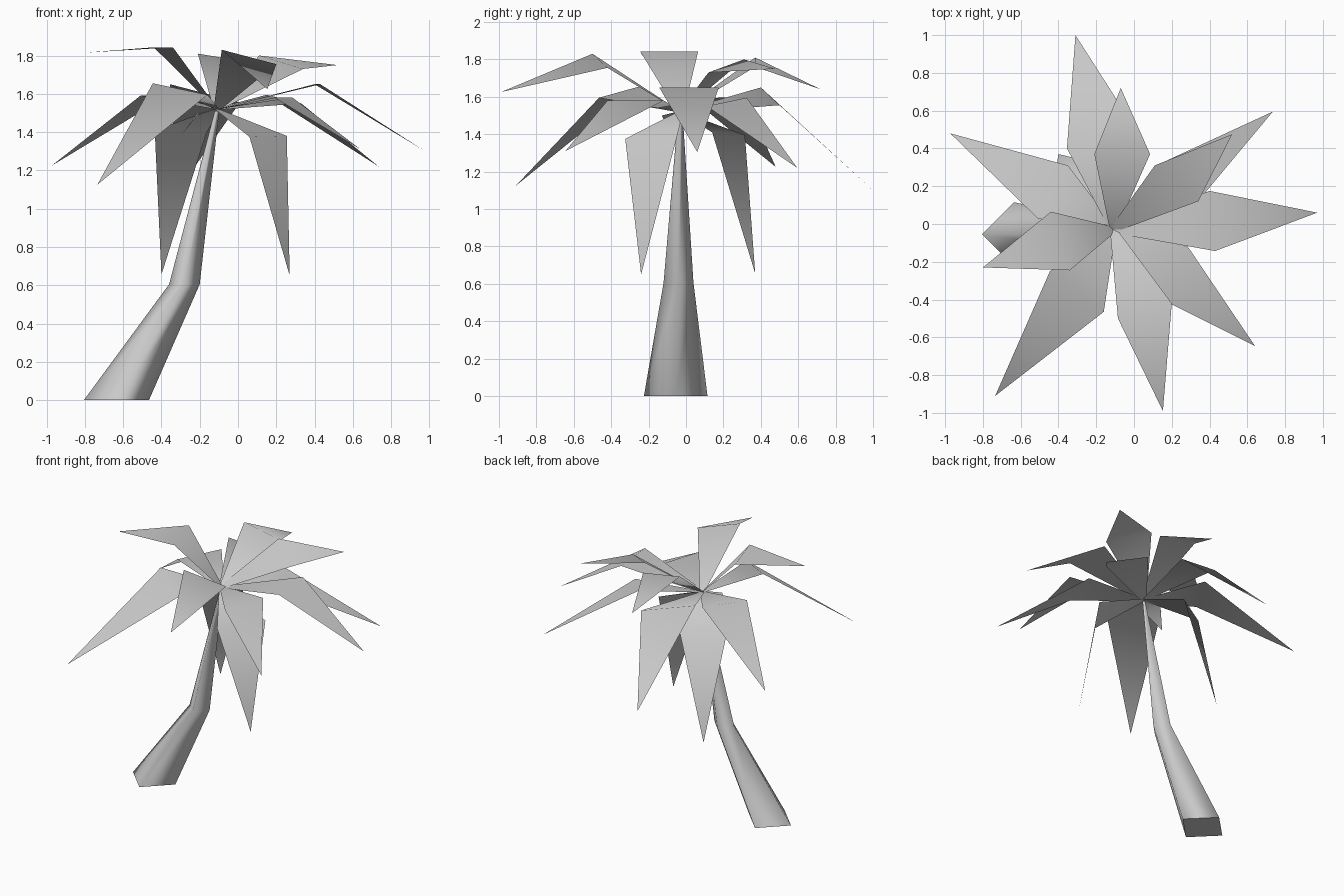
import bpy, bmesh, math
from mathutils import Vector

if "Cube" in bpy.data.objects:
    bpy.data.objects.remove(bpy.data.objects["Cube"], do_unlink=True)

grey = bpy.data.materials.new("plain_grey")
grey.use_nodes = True
grey.diffuse_color = (0.6, 0.6, 0.6, 1)
grey.node_tree.nodes["Principled BSDF"].inputs["Base Color"].default_value = (0.6, 0.6, 0.6, 1)

CROWN = Vector((-0.11, -0.03, 1.52))


def finish(name, bm):
    mesh = bpy.data.meshes.new(name)
    bm.to_mesh(mesh)
    bm.free()
    mesh.materials.append(grey)
    obj = bpy.data.objects.new(name, mesh)
    bpy.context.scene.collection.objects.link(obj)
    return obj


def trunk():
    """Bent four-sided tapering trunk with a flat base."""
    bm = bmesh.new()
    rings = []
    for x, y, z, r in [(-0.635, -0.055, 0, 0.17), (-0.28, -0.04, 0.605, 0.08),
                       (CROWN.x, CROWN.y, 1.51, 0.012)]:
        rings.append([bm.verts.new((x + r * math.cos(i * math.pi / 2),
                                    y + r * math.sin(i * math.pi / 2), z))
                      for i in range(4)])
    for low, high in zip(rings, rings[1:]):
        for i in range(4):
            j = (i + 1) % 4
            bm.faces.new((low[i], low[j], high[j], high[i])).smooth = True
    base = bm.faces.new(rings[0][::-1])
    bm.faces.new(rings[-1])
    for edge in base.edges:
        edge.smooth = False
    finish("trunk", bm)


def frond(name, side_a, side_b, tip):
    """Narrow stalk widening to two shoulders, then folding down to a tip."""
    a, b, tip = Vector(side_a), Vector(side_b), Vector(tip)
    half = (b - a).normalized() * 0.018
    bm = bmesh.new()
    v = [bm.verts.new(p) for p in (CROWN - half, CROWN + half, b, a, tip)]
    faces = [bm.faces.new(v[:4]), bm.faces.new((v[3], v[2], v[4]))]
    bm.normal_update()
    if faces[0].normal.z < 0:
        bmesh.ops.reverse_faces(bm, faces=faces)
    for f in faces:
        f.smooth = True
    finish(name, bm)


trunk()

# Fronds: two shoulders and the tip
frond("frond_back_long", (-0.355, 0.40, 1.65), (0.01, 0.50, 1.555), (-0.31, 1.0, 1.10))
frond("frond_back_high", (-0.21, 0.37, 1.81), (0.085, 0.37, 1.76), (-0.07, 0.72, 1.64))
frond("frond_back_left_high", (0.11, 0.31, 1.80), (0.34, 0.12, 1.73), (0.52, 0.475, 1.75))
frond("frond_back_left", (0.15, 0.325, 1.595), (0.33, 0.11, 1.55), (0.735, 0.595, 1.22))
frond("frond_left", (0.40, 0.175, 1.65), (0.43, -0.143, 1.65), (0.97, 0.06, 1.305))
frond("frond_front_left", (0.285, -0.12, 1.58), (0.19, -0.42, 1.58), (0.64, -0.645, 1.31))
frond("frond_front_right", (-0.445, -0.25, 1.655), (-0.16, -0.465, 1.595), (-0.735, -0.91, 1.125))
frond("frond_front_high", (-0.085, -0.50, 1.83), (0.20, -0.42, 1.755), (0.153, -0.99, 1.625))
frond("frond_right_high", (-0.44, 0.065, 1.843), (-0.34, -0.245, 1.843), (-0.80, -0.23, 1.815))
frond("frond_right", (-0.51, 0.03, 1.59), (-0.35, 0.31, 1.60), (-0.973, 0.48, 1.225))
frond("frond_drooping_left", (0.06, -0.325, 1.375), (0.255, -0.05, 1.38), (0.27, -0.24, 0.65))
frond("frond_drooping_right", (-0.435, 0.14, 1.41), (-0.165, 0.315, 1.395), (-0.40, 0.37, 0.655))
frond("frond_small", (-0.20, -0.13, 1.50), (-0.21, 0.02, 1.50), (-0.30, -0.07, 1.38))
